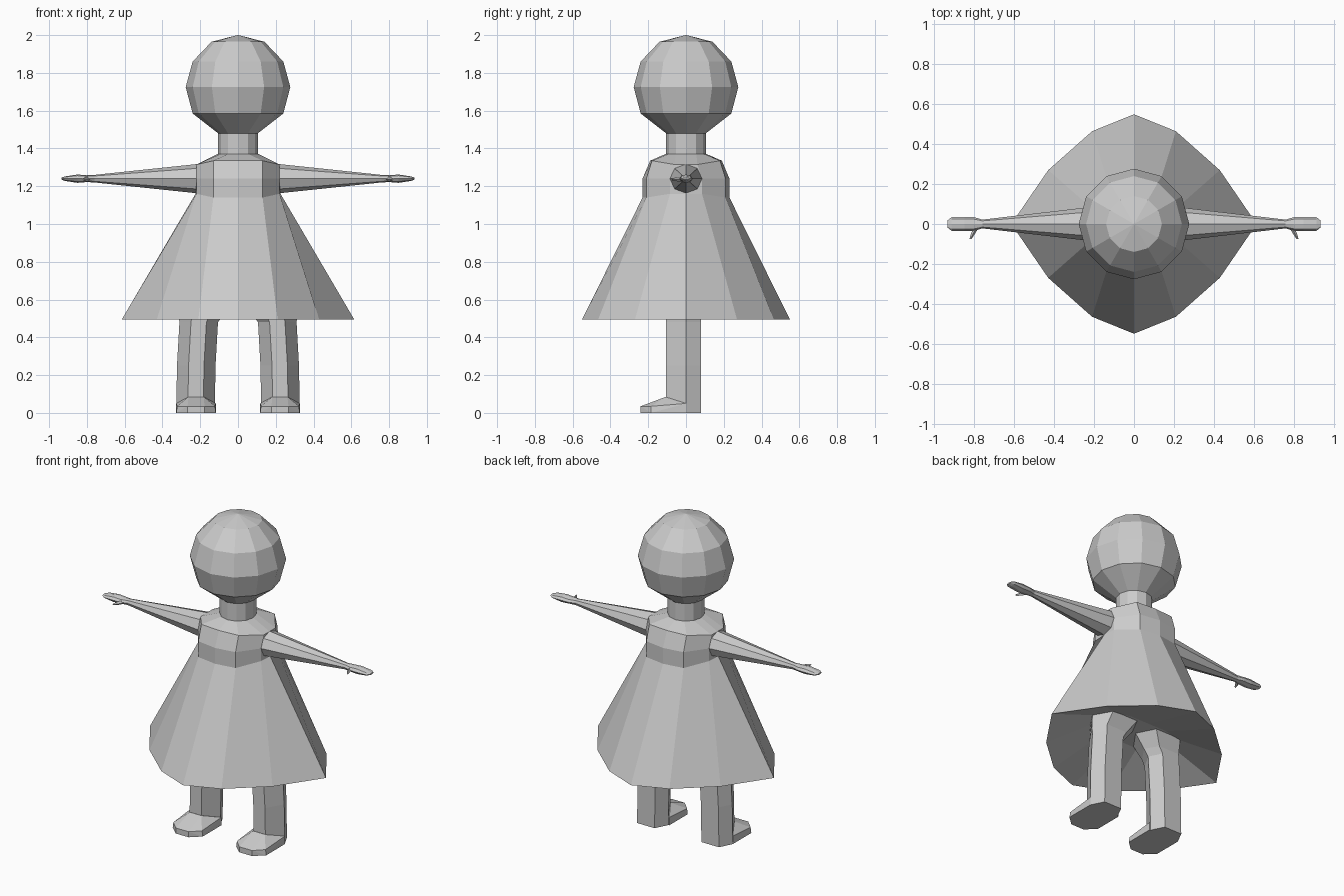
import bpy, bmesh
from math import cos, sin, pi

if "Cube" in bpy.data.objects:
    bpy.data.objects.remove(bpy.data.objects["Cube"])


def finish(bm, name, mirror=False):
    bmesh.ops.recalc_face_normals(bm, faces=bm.faces)
    me = bpy.data.meshes.new(name)
    bm.to_mesh(me)
    bm.free()
    ob = bpy.data.objects.new(name, me)
    bpy.context.collection.objects.link(ob)
    if mirror:
        mod = ob.modifiers.new("Mirror", "MIRROR")
        mod.use_mirror_merge = False
    return ob


def loft(name, rings, mirror=False):
    """Skin a list of equal-length point rings and cap both ends."""
    bm = bmesh.new()
    vr = [[bm.verts.new(p) for p in r] for r in rings]
    n = len(vr[0])
    for a, b in zip(vr, vr[1:]):
        for i in range(n):
            j = (i + 1) % n
            bm.faces.new((a[i], a[j], b[j], b[i]))
    bm.faces.new(vr[0])
    bm.faces.new(vr[-1])
    return finish(bm, name, mirror)


def hull(name, pts, mirror=False):
    bm = bmesh.new()
    for p in pts:
        bm.verts.new(p)
    bmesh.ops.convex_hull(bm, input=bm.verts)
    return finish(bm, name, mirror)


def circle(r, z, n=12):
    return [(r * cos(2 * pi * i / n), r * sin(2 * pi * i / n), z) for i in range(n)]


def quarter_ring(q):
    """12-point ring from four quarter points (front centre to side)."""
    a, b, c, d = q
    right = [(x, -y, z) for x, y, z in (a, b, c, d)]
    right += [c, b, a]
    left = [(-x, y, z) for x, y, z in right[1:-1]]
    return right + left[::-1]


# head and neck
loft("head_and_neck", [circle(r, z) for r, z in (
    (0.105, 1.35), (0.105, 1.48), (0.24, 1.585), (0.277, 1.725),
    (0.24, 1.86), (0.14, 1.965), (0.002, 2.0))])

# dress: underside, flared skirt, chest and shoulders
loft("dress", [quarter_ring([(x, y, z) for x, y, z in q]) for q in (
    [(0, .13, .60), (.13, .13, .60), (.25, .10, .60), (.31, 0, .60)],
    [(0, .55, .495), (.21, .465, .495), (.43, .27, .495), (.615, 0, .495)],
    [(0, .23, 1.14), (.13, .21, 1.14), (.22, .085, 1.16), (.225, 0, 1.16)],
    [(0, .23, 1.24), (.13, .21, 1.24), (.22, .085, 1.24), (.225, 0, 1.24)],
    [(0, .19, 1.335), (.13, .18, 1.335), (.22, .06, 1.315), (.22, 0, 1.315)],
    [(0, .11, 1.37), (.055, .095, 1.37), (.095, .055, 1.37), (.11, 0, 1.37)])])


# arms with flattened hands
def arm_ring(x, ry, rz, n=8):
    return [(x, ry * cos(2 * pi * i / n), 1.24 + rz * sin(2 * pi * i / n))
            for i in range(n)]


loft("arm", [arm_ring(*s) for s in (
    (0.15, .085, .078), (0.22, .085, .077), (0.76, .022, .02), (0.80, .034, .018),
    (0.85, .036, .022), (0.915, .034, .012), (0.935, .018, .005))], mirror=True)


# thumbs
def thumb_ring(x, y, r):
    return [(x - r, y, 1.237), (x, y, 1.237 + r), (x + r, y, 1.237), (x, y, 1.237 - r)]


loft("thumb", [thumb_ring(.79, -.015, .012), thumb_ring(.805, -.045, .011),
               thumb_ring(.82, -.075, .005)], mirror=True)


# legs, six-sided, widening into the hips
def leg_ring(z, cx, hx, front=-.105, back=.08):
    return [(cx - hx * .4, front, z), (cx + hx * .4, front, z), (cx + hx, 0, z),
            (cx + hx * .6, back, z), (cx - hx * .6, back, z), (cx - hx, 0, z)]


loft("leg", [leg_ring(0, .225, .102), leg_ring(.25, .221, .102),
             leg_ring(.48, .208, .102), leg_ring(.52, .195, .12),
             leg_ring(.615, .155, .155, -.13, .12)], mirror=True)

# feet
foot = []
for s in (-1, 1):
    for x, y, z in ((.105, 0, 0), (.105, 0, .05), (.105, -.185, 0), (.1, -.185, .035),
                    (.045, -.24, 0), (.045, -.24, .035), (.04, -.107, .085)):
        foot.append((.222 + s * x, y, z))
hull("foot", foot, mirror=True)
